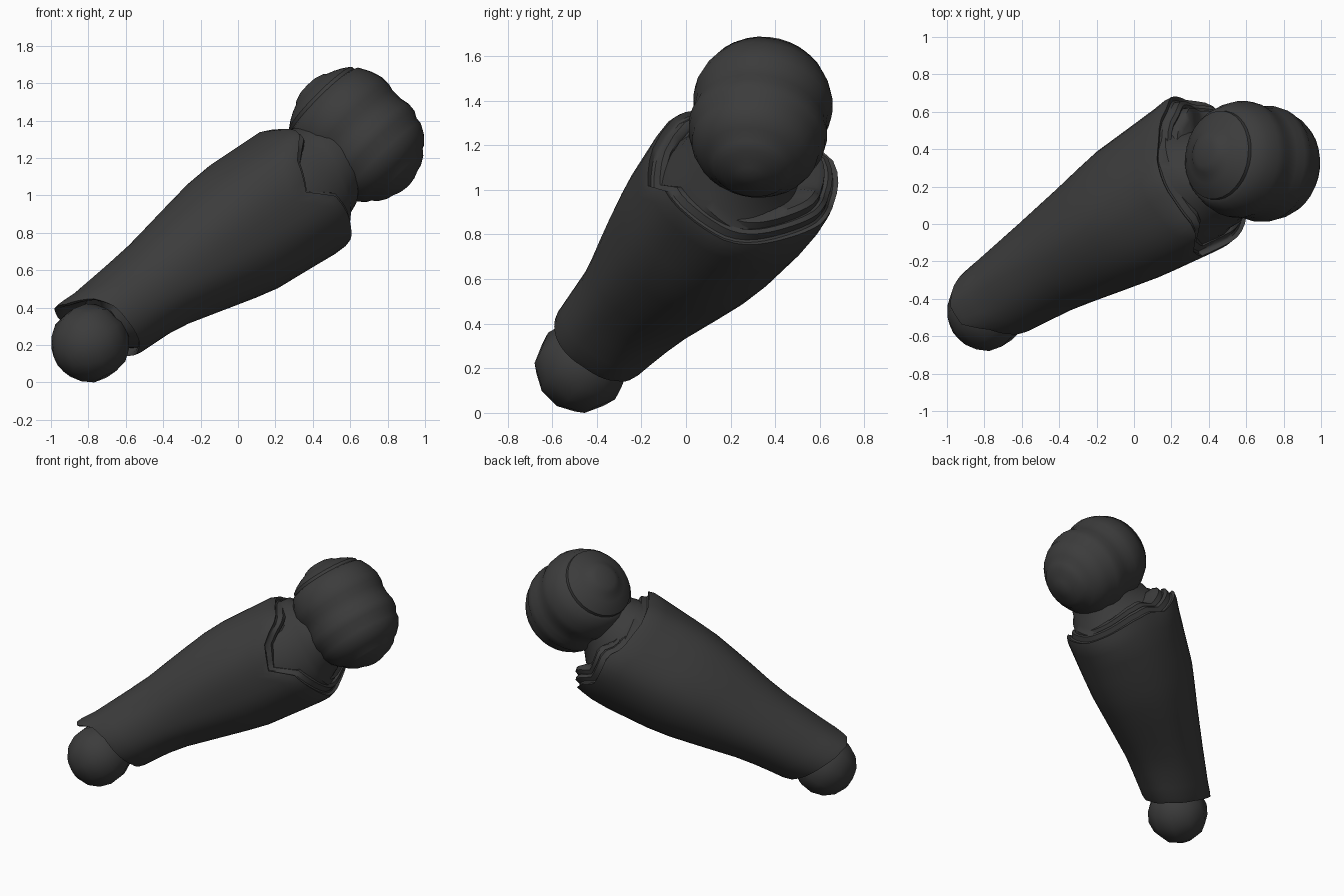
import bpy, bmesh, math
from mathutils import Vector

if "Cube" in bpy.data.objects:
    bpy.data.objects.remove(bpy.data.objects["Cube"], do_unlink=True)

mat = bpy.data.materials.new("dark_grey")
mat.use_nodes = True
COLOR = (0.045, 0.045, 0.045, 1)
mat.diffuse_color = COLOR
mat.node_tree.nodes["Principled BSDF"].inputs["Base Color"].default_value = COLOR

# Limb frame: D runs wrist to elbow, H points backward, V points up
WRIST = Vector((-0.74, -0.42, 0.30))
D = Vector((1.12, 0.72, 0.75)).normalized()
H = Vector((-D.y, D.x, 0)).normalized()
V = D.cross(H)
SEG = 48


def finish(bm, name, sharp):
    bmesh.ops.recalc_face_normals(bm, faces=bm.faces)
    mesh = bpy.data.meshes.new(name)
    bm.to_mesh(mesh)
    bm.free()
    for p in mesh.polygons:
        p.use_smooth = True
    mesh.set_sharp_from_angle(angle=math.radians(sharp))
    mesh.materials.append(mat)
    ob = bpy.data.objects.new(name, mesh)
    bpy.context.collection.objects.link(ob)


def loft(name, rings, sharp):
    """Skin closed rings of points and cap both ends."""
    bm = bmesh.new()
    loops = [[bm.verts.new(p) for p in ring] for ring in rings]
    for a, b in zip(loops, loops[1:]):
        n = len(a)
        for i in range(n):
            j = (i + 1) % n
            bm.faces.new((a[i], a[j], b[j], b[i]))
    for end in (loops[0], loops[-1]):
        c = bm.verts.new(sum((v.co for v in end), Vector()) / len(end))
        for i in range(len(end)):
            bm.faces.new((end[i], end[(i + 1) % len(end)], c))
    finish(bm, name, sharp)


def interp(table, x):
    """Piecewise linear lookup in (x, value) pairs."""
    for (x0, y0), (x1, y1) in zip(table, table[1:]):
        if x <= x1:
            return y0 + (y1 - y0) * max(0, (x - x0) / (x1 - x0))
    return table[-1][1]


def limb_point(t, deg, r):
    a = math.radians(deg)
    return WRIST + D * t + (H * math.cos(a) + V * math.sin(a)) * r


# Radii every 45 degrees, at stations along the limb
STATIONS = [
    (0.0, (.235, .23, .215, .215, .215, .22, .245, .23)),
    (0.4, (.29, .27, .265, .26, .255, .24, .24, .27)),
    (0.7, (.335, .315, .335, .335, .31, .30, .30, .325)),
    (1.0, (.385, .36, .395, .40, .365, .36, .36, .375)),
    (1.45, (.41, .355, .395, .46, .42, .39, .375, .39)),
    (1.6, (.425, .34, .33, .44, .42, .38, .335, .37)),
]
# Edge positions by angle: wrist edge, and elbow edge with a notch in front
CUFF = [(0, -.03), (30, -.09), (60, -.13), (90, -.12), (120, -.01), (150, .04),
        (180, .06), (225, .10), (270, .11), (315, .05), (360, -.03)]
RIM = [(0, 1.59), (12, 1.6), (25, 1.53), (60, 1.48), (90, 1.47), (125, 1.48),
       (142, 1.34), (165, 1.28), (180, 1.42), (200, 1.46), (235, 1.50),
       (270, 1.56), (300, 1.62), (320, 1.63), (338, 1.57), (360, 1.59)]
ANGLES = [360 * i / SEG for i in range(SEG)]


def radius(t, deg):
    k = int(deg // 45) % 8
    f = (deg % 45) / 45
    f = f * f * (3 - 2 * f)
    return interp([(s, r[k] * (1 - f) + r[(k + 1) % 8] * f) for s, r in STATIONS], t)


def shell_ring(f, scale=1.0, shift=0.0):
    ring = []
    for deg in ANGLES:
        start = interp(CUFF, deg)
        t = start + (interp(RIM, deg) - start) * f
        ring.append(limb_point(t + shift, deg, radius(t, deg) * scale))
    return ring


def inner_ring(t, r, dh=0.0, dv=0.0):
    return [limb_point(t, deg, r) + H * dh + V * dv for deg in ANGLES]


# Forearm shell: shallow wrist cup, terraced elbow opening
rings = [inner_ring(0.03, 0.15), shell_ring(0, .86, .03), shell_ring(0, .90, .0),
         shell_ring(0, .97, -.01)]
rings += [shell_ring(f) for f in (.02, .08, .16, .25, .35, .45, .55, .65, .75, .84, .92, .97)]
rings += [shell_ring(1, s, shift) for s, shift in
          [(.98, 0), (.93, -.01), (.90, -.005), (.87, .03), (.81, .035),
           (.78, .02), (.74, .055), (.66, .06)]]
rings.append(inner_ring(1.6, .18))
loft("forearm_shell", rings, 42)

# Stepped collar and neck leading to the elbow ball
collar = []
for t, r, k in [(1.2, .34, 0), (1.42, .355, 0), (1.46, .33, .1), (1.53, .32, .2),
                (1.56, .285, .4), (1.62, .265, .6), (1.68, .21, .8), (1.85, .17, 1)]:
    collar.append(inner_ring(t, r, -.115 * k, .10 * k))
loft("elbow_collar", collar, 35)

# Elbow ball: ridged barrel with stepped end caps, turned around a slanted axis
AXIS = Vector((0.70, -0.13, -0.70)).normalized()
SIDE = Vector((0.707, 0, 0.707))
SIDE = (SIDE - AXIS * SIDE.dot(AXIS)).normalized()
OTHER = AXIS.cross(SIDE)
CENTER = Vector((0.642, 0.332, 1.318))
PROFILE = [(-.384, .02), (-.378, .07), (-.365, .105), (-.352, .12), (-.335, .16),
           (-.31, .205), (-.285, .238), (-.265, .24), (-.255, .262), (-.19, .295),
           (-.13, .313), (-.08, .313), (-.04, .302), (.02, .303), (.07, .313),
           (.12, .308), (.155, .288), (.19, .285), (.24, .258), (.28, .22),
           (.29, .20), (.32, .175), (.345, .135), (.355, .10), (.372, .06), (.38, .02)]
ball = []
for s, r in PROFILE:
    ball.append([CENTER + AXIS * s + (SIDE * math.cos(math.radians(d))
                 + OTHER * math.sin(math.radians(d))) * r
                 for d in range(0, 360, 12)])
loft("elbow_ball", ball, 45)

# Wrist ball: coarse smooth sphere
bm = bmesh.new()
bmesh.ops.create_uvsphere(bm, u_segments=10, v_segments=8, radius=0.212)
bmesh.ops.rotate(bm, verts=bm.verts, matrix=D.to_track_quat('Z', 'Y').to_matrix())
low = min(v.co.z for v in bm.verts)
bmesh.ops.translate(bm, verts=bm.verts, vec=(-0.79, -0.468, -low))
finish(bm, "wrist_ball", 60)
